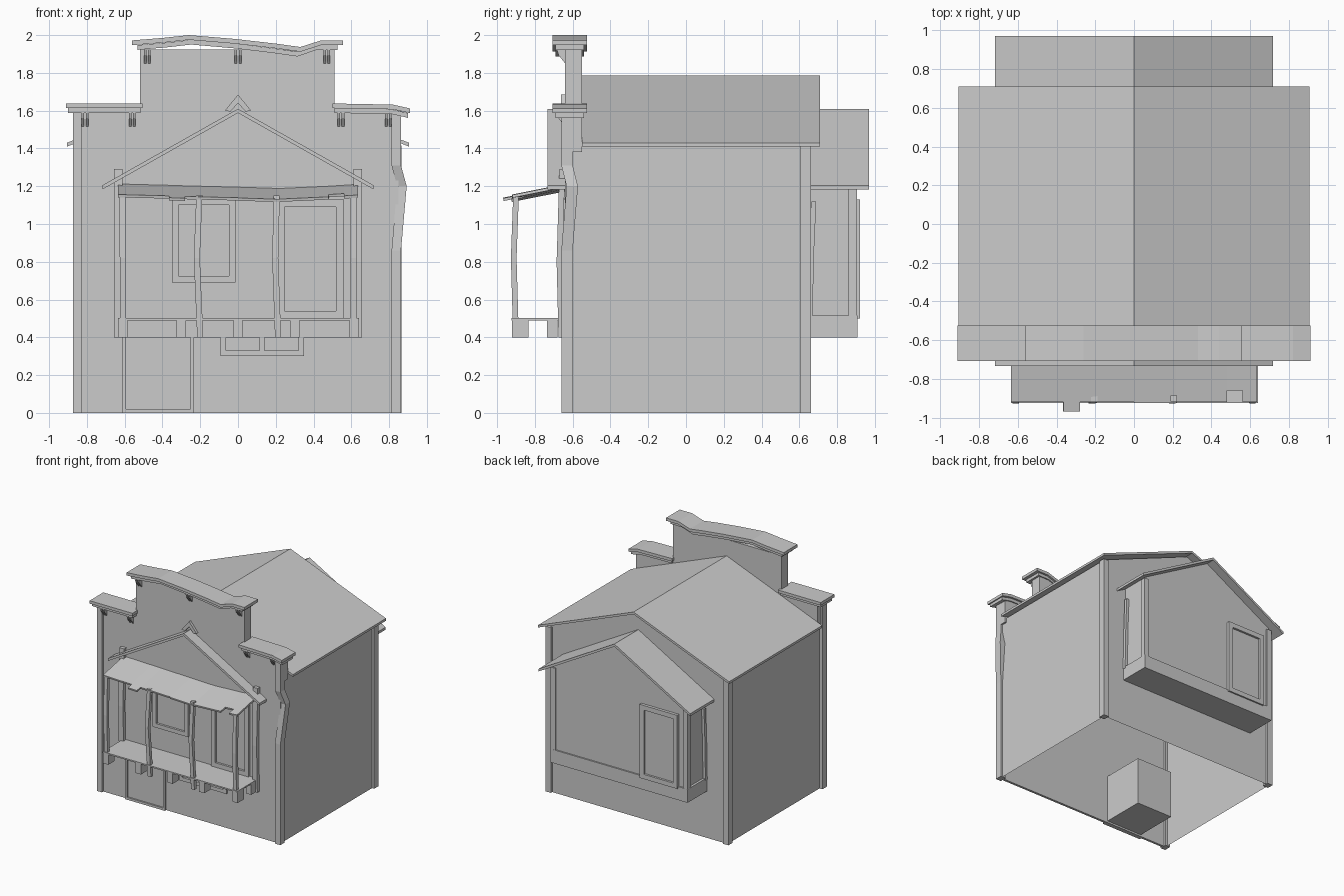
import bpy, bmesh

if "Cube" in bpy.data.objects:
    bpy.data.objects.remove(bpy.data.objects["Cube"])


def make(name, verts, faces):
    me = bpy.data.meshes.new(name)
    me.from_pydata(verts, [], faces)
    bm = bmesh.new()
    bm.from_mesh(me)
    bmesh.ops.recalc_face_normals(bm, faces=bm.faces)
    bm.to_mesh(me)
    bm.free()
    ob = bpy.data.objects.new(name, me)
    bpy.context.collection.objects.link(ob)
    return ob


def prism(name, prof, y0, y1):
    """Extrude an x-z outline from y0 to y1."""
    n = len(prof)
    v = [(x, y, z) for y in (y0, y1) for x, z in prof]
    f = [tuple(range(n)), tuple(range(n, 2 * n))]
    f += [(i, (i + 1) % n, n + (i + 1) % n, n + i) for i in range(n)]
    return make(name, v, f)


def box(name, x0, x1, y0, y1, z0, z1):
    return prism(name, [(x0, z0), (x1, z0), (x1, z1), (x0, z1)], y0, y1)


def band(name, top, t, y0, y1):
    """Slab that follows a line of top points, thickness t downwards."""
    return prism(name, top + [(x, z - t) for x, z in reversed(top)], y0, y1)


def beam(name, path, w, d):
    """Vertical post with a crooked centre line of (x, y, z) points."""
    v, f = [], []
    for x, y, z in path:
        v += [(x + a * w / 2, y + b * d / 2, z) for a, b in ((-1, -1), (1, -1), (1, 1), (-1, 1))]
    for i in range(len(path) - 1):
        for k in range(4):
            m = (k + 1) % 4
            f.append((4 * i + k, 4 * i + m, 4 * i + 4 + m, 4 * i + 4 + k))
    n = len(v)
    f += [(0, 1, 2, 3), (n - 4, n - 3, n - 2, n - 1)]
    return make(name, v, f)


def frame(name, x0, x1, z0, z1, w, ya, yb):
    """Rectangular window or door surround."""
    box(name + "_left", x0, x0 + w, ya, yb, z0, z1)
    box(name + "_right", x1 - w, x1, ya, yb, z0, z1)
    box(name + "_top", x0 + w, x1 - w, ya, yb, z1 - w, z1)
    box(name + "_bottom", x0 + w, x1 - w, ya, yb, z0, z0 + w)


# Hollow house shell: open underneath and at the front
B, R = -0.62, 0.645
prof = [(-0.845, 0), (-0.845, 1.42), (0, 1.76), (0.845, 1.42), (0.845, 0)]
v = [(x, y, z) for y in (B, R) for x, z in prof]
make("house_walls", v, [(5, 6, 7, 8, 9), (0, 1, 6, 5), (4, 3, 8, 9)])
band("main_roof", [(-0.905, 1.43), (0, 1.785), (0.905, 1.43)], 0.02, -0.55, 0.71)

# False front
F = -0.64
box("facade_lower", -0.85, 0.85, F, B, 0, 1.38)
prism("facade_upper", [(-0.86, 1.38), (0.86, 1.38), (0.86, 1.6), (0.51, 1.6), (0.51, 1.925),
                       (-0.52, 1.925), (-0.52, 1.6), (-0.86, 1.6)], F, -0.55)

# Corner posts, the front right one is bulged
beam("corner_post_front_left", [(-0.85, -0.63, 0), (-0.85, -0.63, 1.6)], 0.045, 0.06)
beam("corner_post_front_right", [(0.838, -0.63, 0), (0.838, -0.63, 0.86), (0.868, -0.602, 1.2),
                                 (0.838, -0.63, 1.31), (0.838, -0.63, 1.6)], 0.05, 0.06)
for s, n in ((-1, "left"), (1, "right")):
    beam("corner_post_back_" + n, [(s * 0.84, 0.635, 0), (s * 0.84, 0.635, 1.415)], 0.05, 0.055)

# Cornices: wide cap over a smaller moulding
centre = [(-0.56, 1.972), (-0.4, 1.985), (-0.26, 2.0), (-0.02, 1.98), (0.2, 1.955),
          (0.33, 1.937), (0.44, 1.972), (0.555, 1.972)]
left = [(-0.91, 1.638), (-0.505, 1.638)]
right = [(0.5, 1.638), (0.82, 1.632), (0.91, 1.612)]
for n, line in (("centre", centre), ("left", left), ("right", right)):
    band("cornice_cap_" + n, line, 0.025, -0.708, -0.523)
    c = (line[0][0] + line[-1][0]) / 2
    low = [(c + (x - c) * 0.95, z - 0.025) for x, z in line]
    band("cornice_moulding_" + n, low, 0.025, -0.69, -0.54)

# Paired brackets below the cornices
for i, (x, z) in enumerate([(-0.48, 1.925), (0, 1.925), (0.47, 1.925), (-0.81, 1.59),
                            (-0.56, 1.59), (0.545, 1.59), (0.795, 1.59)]):
    for dx in (-0.011, 0.011):
        a, b = x + dx - 0.007, x + dx + 0.007
        side = [(F, z), (-0.685, z), (-0.675, z - 0.03), (F, z - 0.075)]
        v = [(q, y, h) for q in (a, b) for y, h in side]
        make("bracket_%d" % i, v, [(0, 1, 2, 3), (4, 5, 6, 7), (0, 1, 5, 4), (1, 2, 6, 5),
                                   (2, 3, 7, 6), (3, 0, 4, 7)])

# Front gable strip and the rear bay roof share one outline
gable = [(-0.718, 1.205), (0, 1.61), (0.718, 1.205)]
band("front_gable", gable, 0.022, -0.733, F)
band("bay_roof", gable, 0.022, 0.62, 0.97)
prism("gable_ornament", [(-0.07, 1.6), (0, 1.685), (0.07, 1.6), (0.04, 1.595), (0, 1.64),
                         (-0.04, 1.595)], -0.662, F)

# Rear bay
prism("bay_walls", [(-0.63, 0.45), (0.63, 0.45), (0.63, 1.235), (0, 1.59), (-0.63, 1.235)], 0.64, 0.895)
box("bay_skirt", -0.65, 0.65, 0.64, 0.907, 0.4, 0.515)
for s, n in ((-1, "left"), (1, "right")):
    x = s * 0.627
    beam("bay_post_" + n, [(x, 0.883, 0.5), (x, 0.883, 1.215)], 0.045, 0.045)
    x = s * 0.633
    beam("bay_wall_post_" + n, [(x, 0.657, 0.5), (x, 0.665, 0.85), (x, 0.677, 1.12)], 0.04, 0.025)
    beam("front_wall_post_" + n, [(x, -0.66, 0.4), (x, -0.67, 0.8), (x, -0.655, 1.29)], 0.045, 0.03)
frame("bay_door_frame", -0.56, -0.205, 0.5, 1.13, 0.04, 0.89, 0.92)
box("bay_door", -0.53, -0.24, 0.89, 0.902, 0.52, 1.1)

# Front openings
box("front_skirt", -0.65, 0.65, -0.658, F, 0.4, 0.5)
frame("porch_window_frame", -0.35, -0.012, 0.69, 1.135, 0.035, -0.658, F)
frame("porch_door_frame", 0.205, 0.56, 0.5, 1.13, 0.04, -0.658, F)
frame("cellar_window_frame", -0.093, 0.35, 0.3, 0.47, 0.03, -0.658, F)
box("cellar_window_bar", 0.115, 0.14, -0.655, F, 0.32, 0.46)
frame("cellar_door_frame", -0.612, -0.232, 0, 0.42, 0.02, -0.658, F)
box("cellar_entry", -0.59, -0.25, -0.645, -0.25, 0.015, 0.42)

# Porch deck with its joist blocks
box("porch_deck", -0.635, 0.64, -0.925, F, 0.49, 0.502)
for x in (-0.61, -0.3, 0, 0.3, 0.615):
    box("joist_front", x - 0.025, x + 0.025, -0.92, -0.835, 0.4, 0.49)
    box("joist_back", x - 0.025, x + 0.025, -0.735, -0.68, 0.4, 0.49)

# Crooked porch posts
for i, xs in enumerate([(-0.61, -0.61, -0.612), (-0.2, -0.218, -0.205),
                        (0.212, 0.197, 0.205), (0.612, 0.612, 0.61)]):
    ys = (-0.9, -0.912, -0.9)
    zs = (0.4, 0.82, 1.15)
    beam("porch_post_%d" % i, list(zip(xs, ys, zs)), 0.032, 0.03)

# Sagging porch roof with a ragged front edge
cols = [-0.635, -0.365, -0.28, 0, 0.22, 0.48, 0.56, 0.635]
sag = [1.212, 1.205, 1.202, 1.195, 1.188, 1.2, 1.205, 1.21]
edge = [-0.92, -0.968, -0.92, -0.925, -0.92, -0.86, -0.92]
v, f = [], []
for i, y in enumerate(edge):
    for k in (i, i + 1):
        v += [(cols[k], F, sag[k]), (cols[k], y, sag[k] + 0.2 * (y - F))]
    f.append((4 * i, 4 * i + 1, 4 * i + 3, 4 * i + 2))
roof = make("porch_roof", v, f)
bm = bmesh.new()
bm.from_mesh(roof.data)
bmesh.ops.remove_doubles(bm, verts=bm.verts, dist=0.0005)
for fc in bm.faces:
    fc.normal_update()
    if fc.normal.z < 0:
        fc.normal_flip()
bm.to_mesh(roof.data)
bm.free()
sol = roof.modifiers.new("thickness", "SOLIDIFY")
sol.thickness = 0.015
sol.offset = -1
